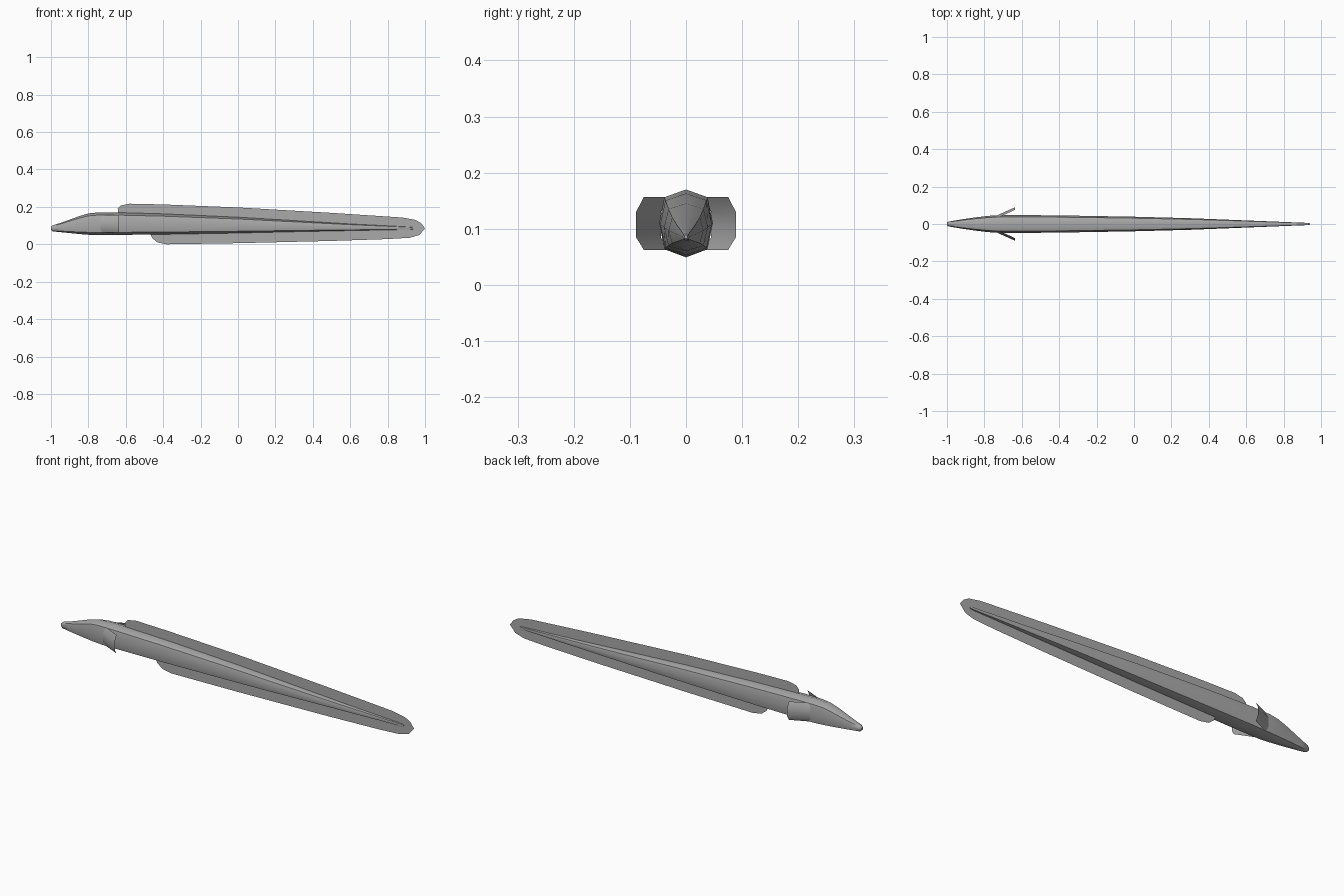
import bpy

if "Cube" in bpy.data.objects:
    bpy.data.objects.remove(bpy.data.objects["Cube"])

grey = bpy.data.materials.new("grey skin")
grey.diffuse_color = (0.4, 0.4, 0.4, 1)
grey.use_nodes = True
grey.node_tree.nodes["Principled BSDF"].inputs["Base Color"].default_value = grey.diffuse_color


def make(name, verts, faces, smooth=None):
    mesh = bpy.data.meshes.new(name)
    mesh.from_pydata(verts, [], faces)
    mesh.materials.append(grey)
    obj = bpy.data.objects.new(name, mesh)
    bpy.context.collection.objects.link(obj)
    if smooth:
        bpy.ops.object.select_all(action='DESELECT')
        bpy.context.view_layer.objects.active = obj
        obj.select_set(True)
        bpy.ops.object.shade_smooth_by_angle(angle=smooth)
    return obj


# Body: eight-sided rings of (x, bottom z, top z, half width)
stations = [
    (-1.0, .077, .093, .007), (-.99, .069, .102, .013), (-.95, .065, .114, .02),
    (-.9, .060, .132, .028), (-.85, .055, .150, .035), (-.8, .051, .165, .041),
    (-.75, .049, .170, .046), (-.65, .050, .170, .048), (-.4, .053, .163, .046),
    (0, .060, .145, .039), (.3, .067, .127, .031), (.6, .073, .109, .019),
    (.8, .077, .099, .011), (.93, .079, .092, .006), (.942, .082, .089, .003)]
section = [(0, 1), (.8, .77), (1, 0), (.8, -.77), (0, -1), (-.8, -.77), (-1, 0), (-.8, .77)]
n = len(section)
verts = [(x, w * sy, (lo + hi) / 2 + (hi - lo) / 2 * sz)
         for x, lo, hi, w in stations for sy, sz in section]
faces = [(i * n + j, i * n + (j + 1) % n, (i + 1) * n + (j + 1) % n, (i + 1) * n + j)
         for i in range(len(stations) - 1) for j in range(n)]
faces += [tuple(reversed(range(n))), tuple(range(len(verts) - n, len(verts)))]
make("body", verts, faces, 0.95)

# Long thin fin running over the back, round the tail and under the belly
outline = [
    (-.64, .12), (-.643, .19), (-.625, .208), (-.58, .217), (-.4, .213), (0, .197),
    (.5, .168), (.88, .143), (.95, .130), (.98, .112), (1, .085), (.97, .050),
    (.92, .035), (.8, .028), (.5, .018), (0, .006), (-.38, 0), (-.43, .010),
    (-.458, .032), (-.467, .05), (-.46, .1)]
make("tail_fin", [(x, 0, z) for x, z in outline], [tuple(range(len(outline)))])

# Cupped side fins, flaring outward towards the back
rim = [(.075, .157), (.089, .13), (.089, .11), (.089, .085), (.075, .062)]
for side, name in ((-1, "right_side_fin"), (1, "left_side_fin")):
    v = [(x, side * (y - dy), z) for x, dy in ((-.735, .044), (-.637, 0)) for y, z in rim]
    make(name, v, [(i, i + 1, i + 6, i + 5) for i in range(4)], 0.6)
